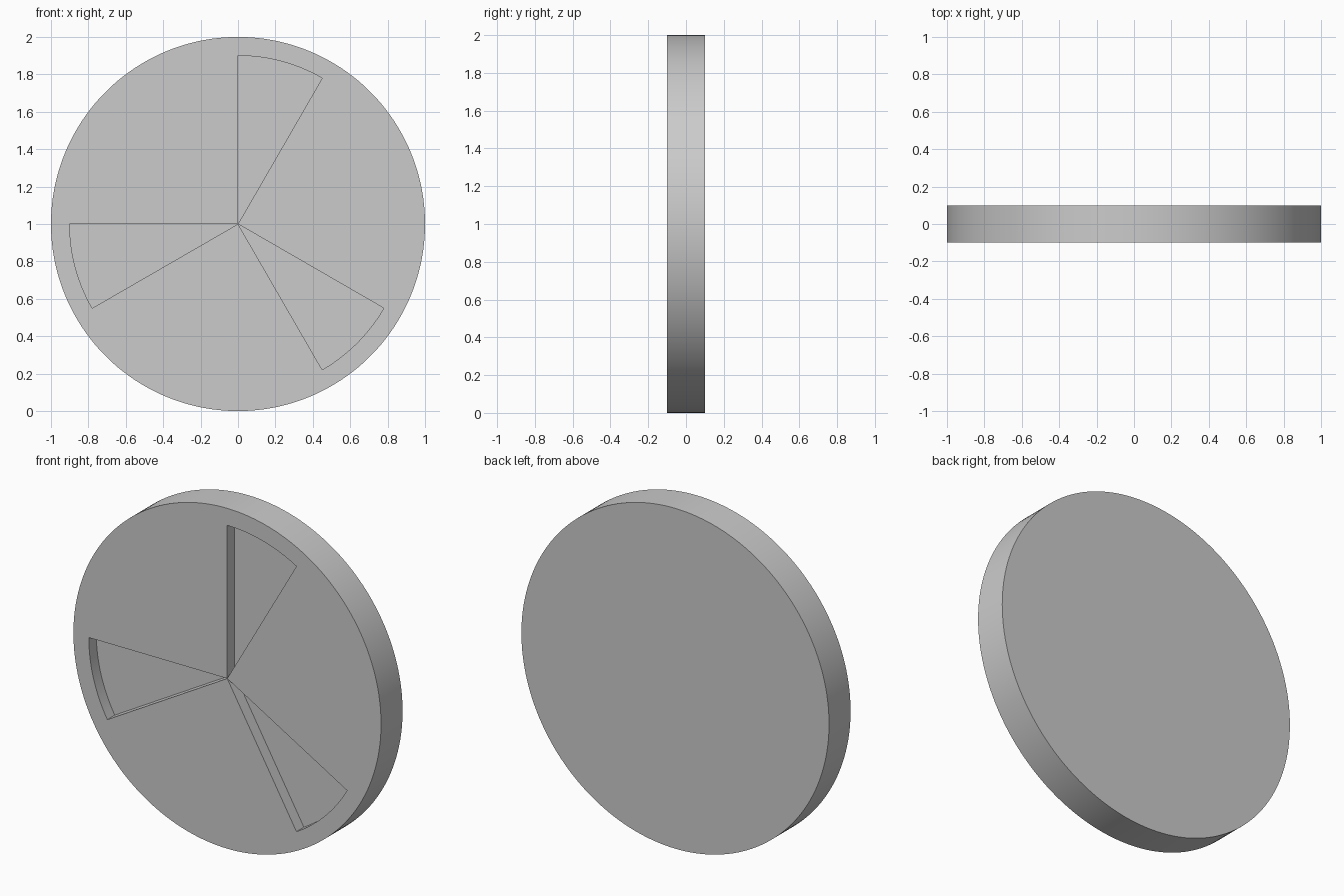
import bpy
import bmesh
from math import cos, sin, radians

cube = bpy.data.objects.get("Cube")
if cube:
    bpy.data.objects.remove(cube, do_unlink=True)

RADIUS, POCKET_RADIUS = 1.0, 0.9
FRONT, FLOOR, BACK = -0.1, -0.031, 0.1
STEP, POCKET_ANGLE = 2, 30
POCKET_STARTS = (60, 180, 300)

grey = bpy.data.materials.new("plain grey")
grey.use_nodes = True
colour = (0.6, 0.6, 0.6, 1)
grey.diffuse_color = colour
grey.node_tree.nodes["Principled BSDF"].inputs["Base Color"].default_value = colour

bm = bmesh.new()


def point(radius, angle, y):
    a = radians(angle)
    return (radius * cos(a), y, 1 + radius * sin(a))


def face(*points):
    bm.faces.new([bm.verts.new(point(*p)) for p in points])


def in_pocket(angle):
    return any(s <= angle < s + POCKET_ANGLE for s in POCKET_STARTS)


for a in range(0, 360, STEP):
    b = a + STEP
    # Rim, back and the border ring of the front
    face((RADIUS, a, FRONT), (RADIUS, a, BACK), (RADIUS, b, BACK), (RADIUS, b, FRONT))
    face((0, 0, BACK), (RADIUS, b, BACK), (RADIUS, a, BACK))
    face((POCKET_RADIUS, a, FRONT), (RADIUS, a, FRONT),
         (RADIUS, b, FRONT), (POCKET_RADIUS, b, FRONT))
    # Front wedge, or sunken pocket floor with its curved outer wall
    y = FLOOR if in_pocket(a) else FRONT
    face((0, 0, y), (POCKET_RADIUS, a, y), (POCKET_RADIUS, b, y))
    if in_pocket(a):
        face((POCKET_RADIUS, b, FRONT), (POCKET_RADIUS, b, FLOOR),
             (POCKET_RADIUS, a, FLOOR), (POCKET_RADIUS, a, FRONT))

# Straight side walls of each pocket
for start in POCKET_STARTS:
    end = start + POCKET_ANGLE
    face((POCKET_RADIUS, start, FRONT), (POCKET_RADIUS, start, FLOOR),
         (0, 0, FLOOR), (0, 0, FRONT))
    face((0, 0, FRONT), (0, 0, FLOOR),
         (POCKET_RADIUS, end, FLOOR), (POCKET_RADIUS, end, FRONT))

bmesh.ops.remove_doubles(bm, verts=bm.verts, dist=0.0001)
mesh = bpy.data.meshes.new("pocketed_disc")
bm.to_mesh(mesh)
bm.free()
mesh.materials.append(grey)

disc = bpy.data.objects.new("pocketed_disc", mesh)
bpy.context.collection.objects.link(disc)
bpy.ops.object.select_all(action="DESELECT")
disc.select_set(True)
bpy.context.view_layer.objects.active = disc
bpy.ops.object.shade_smooth_by_angle(angle=radians(30))
